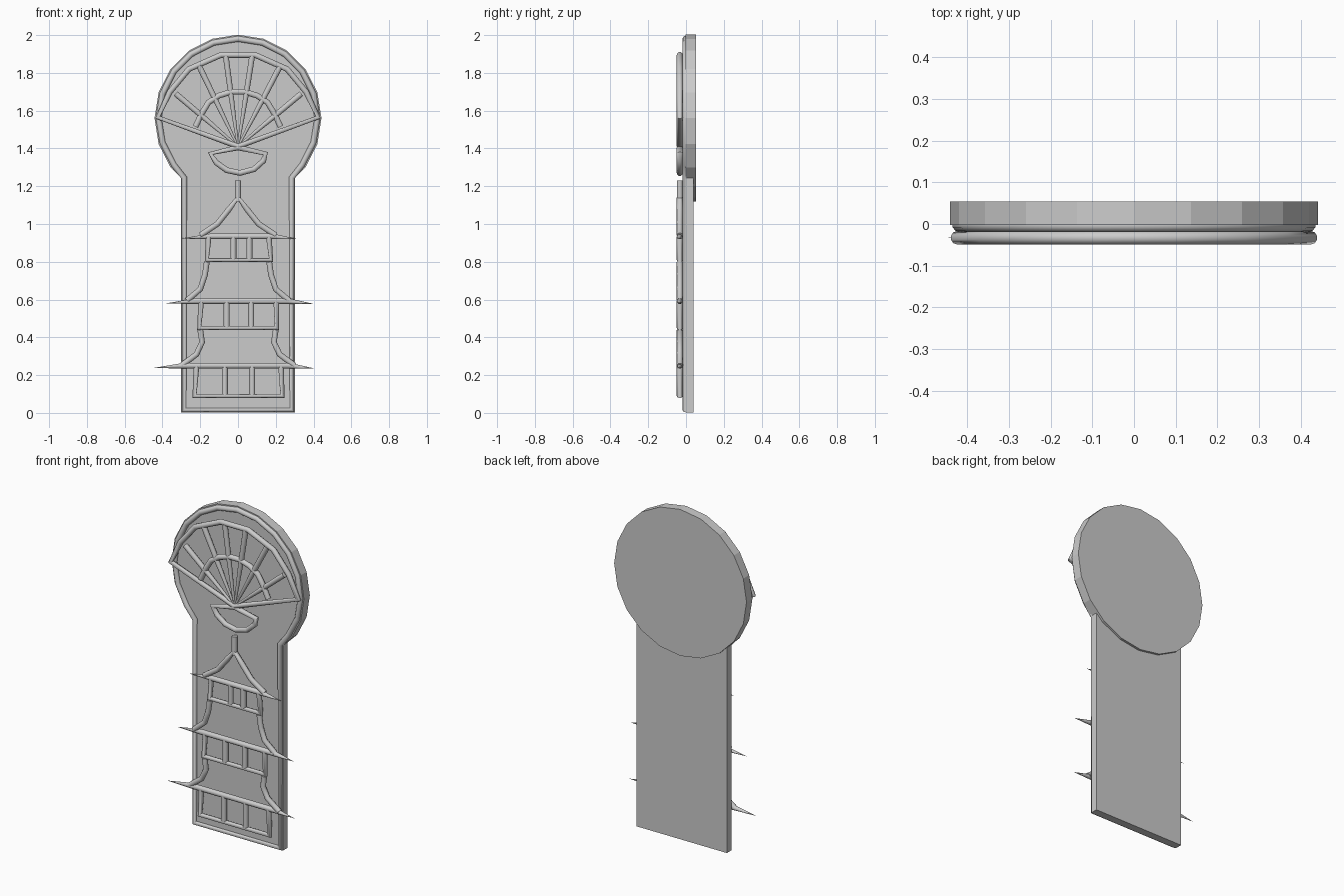
import bpy, math
from mathutils import Vector

if "Cube" in bpy.data.objects:
    bpy.data.objects.remove(bpy.data.objects["Cube"])

R = 0.016          # tube radius of the relief
Y_RELIEF = -0.033  # depth of the relief lines


def tubes(name, paths, y=Y_RELIEF, r=R):
    """paths: list of (points, closed); a point is (x, z) or (x, z, thickness)."""
    cu = bpy.data.curves.new(name, 'CURVE')
    cu.dimensions = '3D'
    cu.bevel_depth = r
    cu.bevel_resolution = 3
    cu.use_fill_caps = True
    for pts, closed in paths:
        sp = cu.splines.new('POLY')
        sp.points.add(len(pts) - 1)
        sp.use_cyclic_u = closed
        for p, q in zip(sp.points, pts):
            p.co = (q[0], y, q[1], 1)
            p.radius = q[2] if len(q) > 2 else 1.0
    ob = bpy.data.objects.new(name, cu)
    bpy.context.collection.objects.link(ob)
    bpy.ops.object.select_all(action='DESELECT')
    ob.select_set(True)
    bpy.context.view_layer.objects.active = ob
    bpy.ops.object.convert(target='MESH')
    bpy.ops.object.shade_smooth_by_angle(angle=math.radians(50))
    return ob


def mirrored(pts):
    return [(-p[0],) + tuple(p[1:]) for p in pts]


# Rectangular back panel
bpy.ops.mesh.primitive_cube_add(size=1, location=(0, 0.019, 0.623))
panel = bpy.context.object
panel.name = "back_panel"
panel.scale = (0.602, 0.042, 1.24)

# Twenty-sided disc behind the fan
bpy.ops.mesh.primitive_cylinder_add(vertices=20, radius=0.442, depth=0.056,
                                    location=(0, 0.026, 1.56),
                                    rotation=(math.pi / 2, 0, 0))
bpy.context.object.name = "back_disc"

# Raised rim following panel and disc outline
rim = [(-0.285, 1.245), (-0.285, 0.016), (0.285, 0.016), (0.285, 1.245)]
for i in range(-2, 13):
    a = math.radians(18 * i)
    rim.append((0.42 * math.cos(a), 1.56 + 0.42 * math.sin(a)))
tubes("outer_rim", [(rim, True)], y=-0.003)

# Folding fan: outer and inner arcs, guard sticks, tapering ribs
pivot = Vector((0, 1.41))
half = [(0.09, 1.895), (0.26, 1.82), (0.36, 1.70), (0.425, 1.565)]
tubes("fan_outer_edge", [(mirrored(half)[::-1] + half + [tuple(pivot)], True)])
inner = [(0.035, 1.70), (0.10, 1.68), (0.155, 1.645), (0.195, 1.58), (0.225, 1.515)]
tubes("fan_inner_arc", [(mirrored(inner)[::-1] + inner, False)])
tips = [(-0.33, 1.69), (-0.205, 1.835), (-0.065, 1.89),
        (0.075, 1.89), (0.22, 1.83), (0.335, 1.69)]
tubes("fan_ribs", [([(0, 1.41, 0.35), (t[0] * 0.6, 1.41 + (t[1] - 1.41) * 0.6, 0.95), t], False)
                   for t in tips])

# Fan handle below the pivot
tubes("fan_handle", [([(-0.145, 1.373), (0, 1.405), (0.145, 1.373), (0.135, 1.335),
                       (0.085, 1.29), (0.01, 1.27), (-0.06, 1.285), (-0.115, 1.325)], True)])

# Pagoda spire
tubes("spire", [([(0, 1.23), (0, 1.12)], False)])

# Each tier: roof slope, eave height, left and right eave tips, storey width, floor, posts
tiers = [
    ("top", [(0, 1.14), (0.05, 1.075), (0.11, 1.0), (0.20, 0.94)],
     0.935, -0.30, 0.31, 0.155, 0.175, 0.81, (-0.025, 0.06)),
    ("middle", [(0.165, 0.80), (0.175, 0.73), (0.20, 0.655), (0.27, 0.595)],
     0.592, -0.38, 0.395, 0.195, 0.205, 0.45, (-0.06, 0.07)),
    ("lower", [(0.20, 0.44), (0.19, 0.375), (0.22, 0.31), (0.30, 0.25)],
     0.25, -0.445, 0.40, 0.22, 0.235, 0.09, (-0.07, 0.075)),
]
for name, slope, ez, xl, xr, w_top, w_bot, floor, posts in tiers:
    if slope[0][0] == 0:
        tubes(name + "_roof", [(mirrored(slope)[:0:-1] + slope, False)])
    else:
        tubes(name + "_roof", [(slope, False), (mirrored(slope), False)])
    tubes(name + "_eave", [([(xl, ez - 0.012, 0.02), (xl + 0.16, ez, 1),
                             (xr - 0.13, ez, 1), (xr, ez - 0.014, 0.02)], False)])
    tubes(name + "_storey_frame", [([(-w_top, ez), (-w_top - 0.01, floor),
                                     (w_bot, floor), (w_top + 0.008, ez)], False)])
    tubes(name + "_posts", [([(x, ez), (x, floor)], False) for x in posts])
